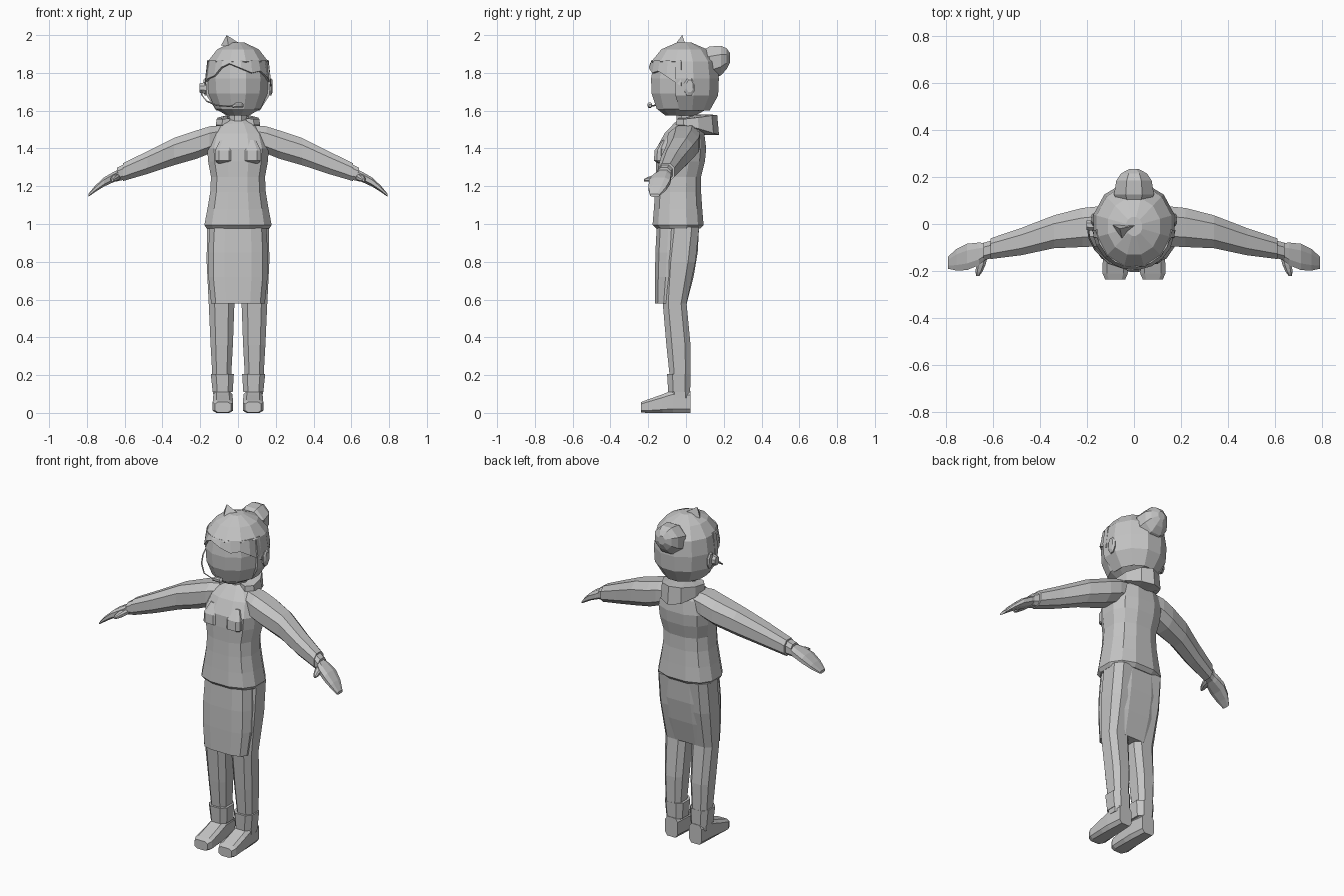
import bpy, bmesh, math
from mathutils import Vector

grey = bpy.data.materials.new("plain grey")
grey.diffuse_color = (0.55, 0.55, 0.55, 1)


def make(name, bm, thickness=0):
    bmesh.ops.recalc_face_normals(bm, faces=bm.faces)
    me = bpy.data.meshes.new(name)
    bm.to_mesh(me)
    bm.free()
    me.materials.append(grey)
    ob = bpy.data.objects.new(name, me)
    bpy.context.collection.objects.link(ob)
    if thickness:
        mod = ob.modifiers.new("thickness", 'SOLIDIFY')
        mod.thickness = thickness
    return ob


def skin(bm, rings, closed=True, caps=True):
    """Join rows of points with quads."""
    rows = [[bm.verts.new(p) for p in r] for r in rings]
    n = len(rows[0])
    for a, b in zip(rows, rows[1:]):
        for i in range(n if closed else n - 1):
            j = (i + 1) % n
            bm.faces.new((a[i], a[j], b[j], b[i]))
    if caps:
        bm.faces.new(rows[0])
        bm.faces.new(rows[-1])


def loft(name, rings, n=8, axis='z', p=0.8, s=1, drop=None, thickness=0):
    """Rings are (x, y, z, r1, r2), flat across the axis; p < 1 squares them."""
    k = math.cos(math.pi / n) ** p
    loops = []
    for x, y, z, r1, r2 in rings:
        loop = []
        for i in range(n):
            t = 2 * math.pi * (i + 0.5) / n
            u, v = (math.copysign(abs(f) ** p, f) / k for f in (math.cos(t), math.sin(t)))
            u, v = u * r1, v * r2
            d = {'z': (u, v, 0), 'y': (u, 0, v), 'x': (0, u, v)}[axis]
            loop.append((s * (x + d[0]), y + d[1], z + d[2]))
        loops.append(loop)
    bm = bmesh.new()
    skin(bm, loops)
    if drop:
        bmesh.ops.delete(bm, geom=[f for f in bm.faces if drop(f.calc_center_median())], context='FACES')
    return make(name, bm, thickness)


# head and neck
loft("head", [(0, -.03, 1.575, .06, .08), (0, -.02, 1.61, .12, .135), (0, -.012, 1.69, .156, .17),
              (0, -.01, 1.77, .162, .175), (0, -.01, 1.86, .148, .16), (0, -.01, 1.92, .1, .11)], 12, p=1)
loft("neck", [(0, 0, 1.5, .05, .05), (0, -.005, 1.6, .045, .045)], 8, p=1)

# hair shell, open over the face
hair = [(0, .0, 1.60, .115, .125), (0, -.008, 1.68, .166, .178), (0, -.01, 1.77, .173, .184),
        (0, -.01, 1.86, .16, .173), (0, -.01, 1.925, .11, .12), (0, -.01, 1.96, .035, .04)]
loft("hair", hair, 12, p=1, thickness=.012,
     drop=lambda c: c.z < 1.605 or (c.y < -.07 and c.z < 1.84))

# fringe swept across the forehead
top, bottom = [], []
for deg, z in ((185, 1.74), (205, 1.77), (225, 1.785), (240, 1.83), (255, 1.85), (275, 1.825),
               (295, 1.80), (312, 1.81), (330, 1.78), (355, 1.73)):
    a = math.radians(deg)
    c, d = math.cos(a), math.sin(a)
    top.append((.163 * c, -.01 + .173 * d, 1.868))
    bottom.append((.178 * c, -.01 + .187 * d, z))
bm = bmesh.new()
skin(bm, [top, bottom], closed=False, caps=False)
make("fringe", bm, .012)

# bun and the tuft on the crown
loft("hair_bun", [(0, .08, 1.855, .06, .06), (0, .125, 1.85, .085, .09), (0, .185, 1.865, .075, .078),
                  (0, .215, 1.875, .055, .055), (0, .233, 1.88, .022, .025)], 8, 'y', p=1)
bm = bmesh.new()
pts = [bm.verts.new(v) for v in ((-.09, -.005, 1.945), (.01, -.005, 1.955), (-.05, -.065, 1.94), (-.06, -.02, 2.0))]
for f in ((0, 1, 2), (0, 1, 3), (1, 2, 3), (2, 0, 3)):
    bm.faces.new([pts[i] for i in f])
make("hair_tuft", bm)

# ears
for s in (-1, 1):
    loft("ear", [(.15, .01, 1.72, .022, .04), (.175, .018, 1.725, .028, .046), (.183, .02, 1.73, .018, .032)],
         8, 'x', p=1, s=s)

# headset: ear pad, thin boom and microphone
loft("ear_pad", [(.17, -.005, 1.72, .025, .03), (.203, -.005, 1.72, .02, .025)], 8, 'x', p=1, s=-1)
path = [Vector(v) for v in ((-.198, .0, 1.715), (-.19, -.06, 1.68), (-.165, -.11, 1.65),
                            (-.11, -.165, 1.628), (-.02, -.195, 1.622))]
bm = bmesh.new()
rows = []
for i, q in enumerate(path):
    t = (path[min(i + 1, 4)] - path[max(i - 1, 0)]).normalized()
    side = t.cross(Vector((0, 0, 1))).normalized() * .004
    up = side.cross(t)
    rows.append([q + side, q + up, q - side, q - up])
skin(bm, rows)
make("microphone_boom", bm)
loft("microphone", [(-.03, -.192, 1.622, .008, .008), (-.012, -.192, 1.63, .013, .013),
                    (.02, -.192, 1.63, .013, .013), (.03, -.19, 1.626, .007, .007)], 8, 'x')

# jacket body
loft("jacket", [(0, 0, 1.55, .05, .045), (0, .002, 1.53, .09, .068), (0, -.008, 1.48, .14, .105),
                (0, -.025, 1.40, .163, .132), (0, -.03, 1.33, .158, .13), (0, -.04, 1.25, .143, .12),
                (0, -.042, 1.17, .147, .122), (0, -.042, 1.08, .162, .128), (0, -.042, .995, .178, .135),
                (0, -.042, .975, .165, .115)], 12)

# folded collar, low at the front and bunched at the back
rows = []
for i in range(9):
    a = math.radians(-45 + 270 * i / 8)
    c, d = math.cos(a), math.sin(a)
    b = max(0, d)
    k = .165 if d > 0 else .07
    rows.append([(.06 * c, .055 * d, 1.56 + .02 * b), (.115 * c, k * d, 1.555 + .023 * b),
                 (.12 * c, k * 1.06 * d, 1.525 - .053 * b), (.07 * c, .1 * d if d > 0 else .06 * d, 1.51 - .04 * b)])
bm = bmesh.new()
skin(bm, rows)
make("collar", bm)

for s in (-1, 1):
    # chest
    loft("chest", [(.065, -.115, 1.445, .03, .012), (.075, -.13, 1.39, .045, .036),
                   (.075, -.132, 1.335, .045, .038), (.075, -.12, 1.318, .03, .02)], 8, p=.6, s=s)
    # sleeve and cuff
    loft("sleeve", [(.06, .005, 1.47, .065, .055), (.15, -.01, 1.445, .085, .072), (.22, -.015, 1.42, .083, .075),
                    (.34, -.033, 1.383, .07, .072), (.48, -.075, 1.325, .058, .06),
                    (.61, -.105, 1.274, .044, .047)], 8, 'x', s=s)
    loft("cuff", [(.595, -.105, 1.278, .038, .042), (.64, -.117, 1.262, .037, .036)], 8, 'x', s=s)
    # hand and thumb
    loft("hand", [(.62, -.112, 1.268, .03, .028), (.66, -.127, 1.248, .048, .027), (.71, -.14, 1.222, .056, .024),
                  (.755, -.152, 1.187, .046, .017), (.792, -.165, 1.152, .025, .008)], 8, 'x', s=s)
    loft("thumb", [(.645, -.13, 1.25, .025, .018), (.652, -.175, 1.242, .02, .016),
                   (.66, -.205, 1.236, .014, .012), (.665, -.222, 1.232, .006, .006)], 8, 'y', s=s)
    # leg
    loft("leg", [(.09, -.015, .985, .074, .085), (.09, -.035, .8, .076, .085), (.087, -.06, .58, .068, .063),
                 (.086, -.04, .36, .059, .064), (.086, -.032, .2, .05, .055), (.085, -.032, .08, .045, .052)],
         8, p=.7, s=s)
    # boot cuff and shoe
    loft("boot_cuff", [(.083, -.038, .205, .061, .062), (.081, -.036, .11, .053, .058)], 8, p=.7, s=s)
    loft("shoe", [(.08, .025, .058, .042, .058), (.08, -.07, .06, .05, .06), (.08, -.125, .049, .052, .049),
                  (.08, -.21, .034, .054, .034), (.08, -.237, .03, .042, .027)], 8, 'y', p=.5, s=s)

# narrow skirt around both legs
loft("skirt", [(0, -.043, .985, .15, .112), (0, -.05, .85, .158, .112), (0, -.062, .72, .157, .102),
               (0, -.08, .58, .142, .084)], 12, p=.6)
